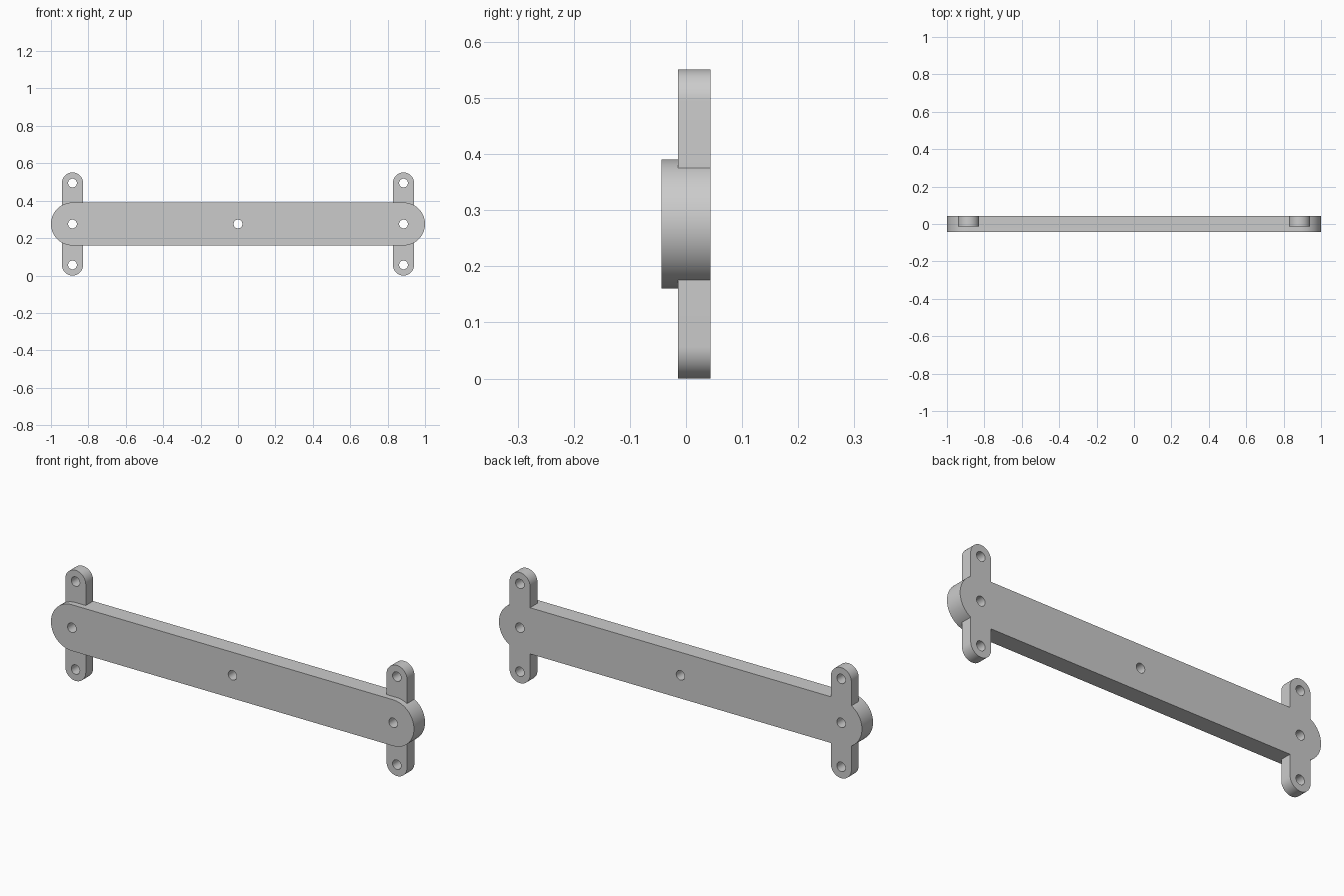
import bpy, bmesh, math

cube = bpy.data.objects.get("Cube")
if cube:
    bpy.data.objects.remove(cube, do_unlink=True)

FRONT, TAB_FRONT, BACK = -0.0435, -0.0145, 0.0435
MID_Z = 0.2755
BAR_R, TAB_R, HOLE_R = 0.115, 0.0565, 0.0235
END_X = 1 - BAR_R
TAB_REACH = MID_Z - TAB_R

grey = bpy.data.materials.new("plain grey")
grey.use_nodes = True
colour = (0.6, 0.6, 0.6, 1)
grey.diffuse_color = colour
grey.node_tree.nodes["Principled BSDF"].inputs["Base Color"].default_value = colour


def slot(name, x, z, reach, radius, y0, y1, upright=False, steps=32):
    """Round-ended plate in the xz plane, extruded from y0 to y1."""
    bm = bmesh.new()
    outline = []
    for side in (1, -1):
        for i in range(steps + 1):
            if reach == 0 and i == steps:
                continue
            a = math.pi * (i / steps - 0.5)
            u = side * (reach + radius * math.cos(a))
            v = side * radius * math.sin(a)
            if upright:
                u, v = -v, u
            outline.append(bm.verts.new((x + u, y0, z + v)))
    face = bm.faces.new(outline)
    grown = bmesh.ops.extrude_face_region(bm, geom=[face])["geom"]
    top = [g for g in grown if isinstance(g, bmesh.types.BMVert)]
    bmesh.ops.translate(bm, verts=top, vec=(0, y1 - y0, 0))
    bmesh.ops.recalc_face_normals(bm, faces=bm.faces)
    mesh = bpy.data.meshes.new(name)
    bm.to_mesh(mesh)
    bm.free()
    mesh.materials.append(grey)
    obj = bpy.data.objects.new(name, mesh)
    bpy.context.scene.collection.objects.link(obj)
    return obj


# Main bar with two upright mounting tabs, flush at the back
bracket = slot("mounting_bar", 0, MID_Z, END_X, BAR_R, FRONT, BACK)
helpers = []
for side, word in ((-1, "right"), (1, "left")):
    tab = slot(word + "_tab", side * END_X, MID_Z, TAB_REACH, TAB_R,
               TAB_FRONT, BACK, upright=True)
    helpers.append((tab, "UNION"))

# Through holes: one mid-bar, three along each tab
holes = [(0, 0)] + [(s * END_X, k * TAB_REACH) for s in (-1, 1) for k in (-1, 0, 1)]
for x, dz in holes:
    pin = slot("hole_cutter", x, MID_Z + dz, 0, HOLE_R, -0.1, 0.1, steps=16)
    helpers.append((pin, "DIFFERENCE"))

for obj, operation in helpers:
    obj.hide_render = True
    mod = bracket.modifiers.new(obj.name, "BOOLEAN")
    mod.object = obj
    mod.operation = operation
    mod.solver = "EXACT"

# Bake the modifiers and drop the helpers
graph = bpy.context.evaluated_depsgraph_get()
solid = bpy.data.meshes.new_from_object(bracket.evaluated_get(graph))
bracket.modifiers.clear()
bracket.data = solid
for obj, _ in helpers:
    bpy.data.objects.remove(obj, do_unlink=True)

# Smooth the curved walls, keep edges sharp
bpy.ops.object.select_all(action="DESELECT")
bracket.select_set(True)
bpy.context.view_layer.objects.active = bracket
bpy.ops.object.shade_smooth_by_angle(angle=math.radians(30))
